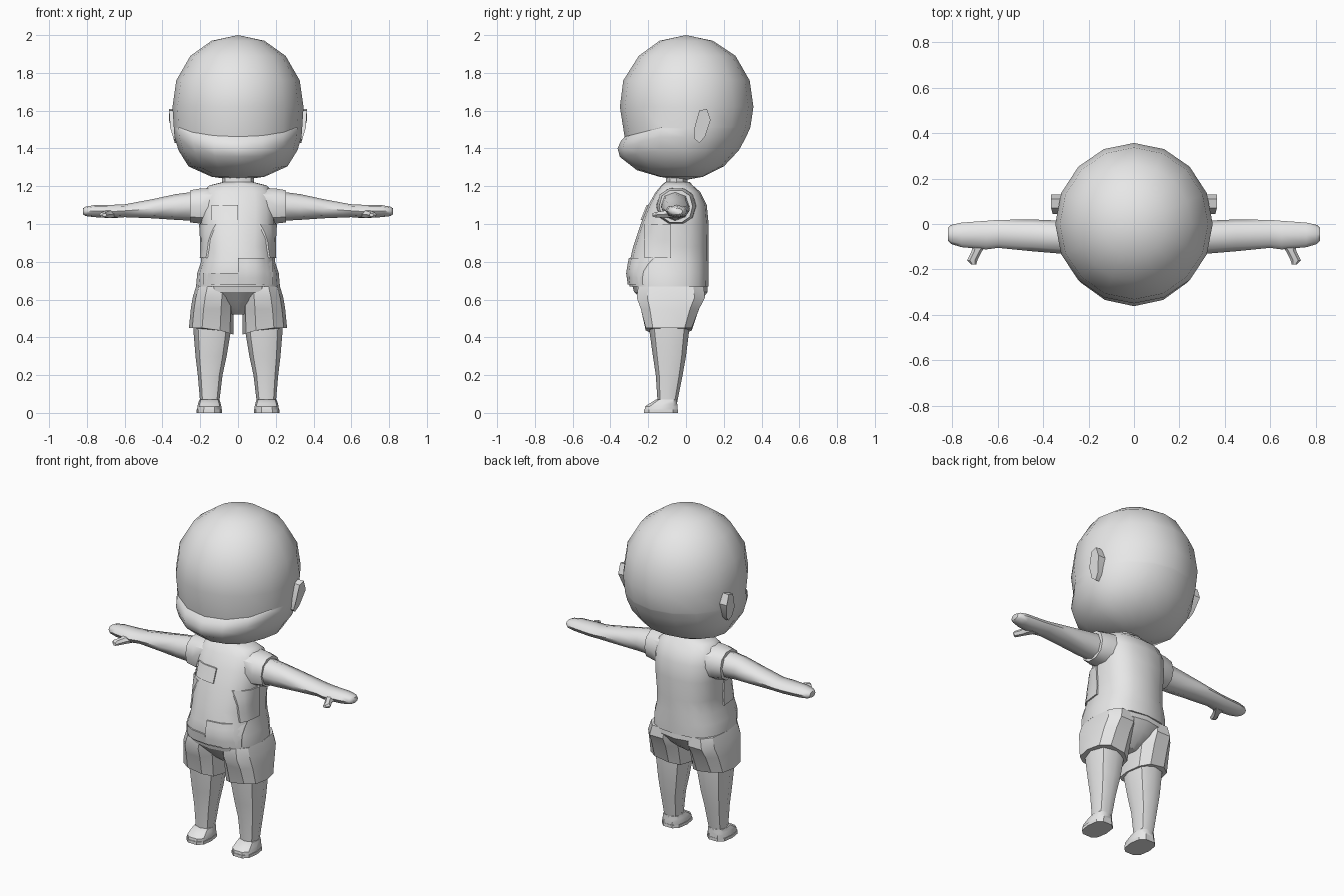
import bpy, bmesh, math
from mathutils import Vector
from mathutils.bvhtree import BVHTree

if "Cube" in bpy.data.objects:
    bpy.data.objects.remove(bpy.data.objects["Cube"])

GREY = bpy.data.materials.new("plain grey")
GREY.diffuse_color = (0.8, 0.8, 0.8, 1)
GREY.use_nodes = True
GREY.node_tree.nodes["Principled BSDF"].inputs["Base Color"].default_value = GREY.diffuse_color


def finish(name, bm, angle=35, mirror=False):
    """Turn a bmesh into a shaded, optionally mirrored object."""
    bmesh.ops.recalc_face_normals(bm, faces=bm.faces)
    me = bpy.data.meshes.new(name)
    bm.to_mesh(me)
    bm.free()
    me.materials.append(GREY)
    ob = bpy.data.objects.new(name, me)
    bpy.context.collection.objects.link(ob)
    bpy.ops.object.select_all(action='DESELECT')
    ob.select_set(True)
    bpy.context.view_layer.objects.active = ob
    bpy.ops.object.shade_smooth_by_angle(angle=math.radians(angle))
    if mirror:
        ob.modifiers.new("mirror", 'MIRROR').use_mirror_merge = False
    return ob


def power(v, p):
    return math.copysign(abs(v) ** (2 / p), v)


def section(axis, t, lo1, hi1, lo2, hi2, n=8, p=2.0, turn=0.0):
    """Rounded cross-section at t along an axis, given its bounds."""
    pts = []
    for i in range(n):
        a = 2 * math.pi * (i + turn) / n
        u = (lo1 + hi1) / 2 + (hi1 - lo1) / 2 * power(math.cos(a), p)
        v = (lo2 + hi2) / 2 + (hi2 - lo2) / 2 * power(math.sin(a), p)
        pts.append({'x': (t, u, v), 'y': (u, t, v), 'z': (u, v, t)}[axis])
    return pts


def loft(name, rings, angle=35, mirror=False, tips=(None, None)):
    """Skin a stack of rings; ends close with a face or a tip point."""
    bm = bmesh.new()
    rows = [[bm.verts.new(p) for p in r] for r in rings]
    n = len(rows[0])
    for a, b in zip(rows, rows[1:]):
        for i in range(n):
            j = (i + 1) % n
            bm.faces.new((a[i], a[j], b[j], b[i]))
    for row, tip in zip((rows[0], rows[-1]), tips):
        if tip:
            v = bm.verts.new(tip)
            for i in range(n):
                bm.faces.new((row[i], row[(i + 1) % n], v))
        else:
            bm.faces.new(row)
    return finish(name, bm, angle, mirror)


# Head: round skull with a raised lower face that ends in a curved ledge
def head_ring(z, rx, front, back, drop=0.0):
    pts = []
    for i in range(16):
        a = 2 * math.pi * i / 16
        s = math.sin(a)
        w = min(1, max(0, (-s - 0.38) / 0.62))
        pts.append((rx * math.cos(a), s * (back if s > 0 else front), z - drop * w))
    return pts


loft("head", [head_ring(*r) for r in (
    (1.97, .14, .14, .142), (1.89, .252, .25, .262), (1.76, .327, .332, .337),
    (1.62, .347, .35, .357), (1.512, .34, .325, .341, .05), (1.505, .34, .346, .338, .068),
    (1.46, .336, .362, .318, .06), (1.39, .315, .35, .28, .035),
    (1.305, .262, .26, .2, .02), (1.25, .14, .14, .09))],
    38, tips=((0, 0, 2.0), (0, -.02, 1.23)))

# Ears: tilted wedges that flare outward
ear = [(.045, 1.45), (.045, 1.51), (.07, 1.6), (.11, 1.61), (.13, 1.55), (.10, 1.46), (.07, 1.43)]
loft("ear", [[(.31, y, z) for y, z in ear],
             [(.335 + .03 * min(1, (z - 1.43) / .1), y, z) for y, z in ear]], 30, True)

# Neck
loft("neck", [section('z', z, -.085, .085, -.11, .01, 10) for z in (1.17, 1.26)])

# Shirt
shirt = loft("shirt", [section('z', z, -x, x, f, b, 16, 2.5) for z, x, f, b in (
    (1.222, .08, -.11, .02), (1.205, .15, -.13, .035), (1.17, .187, -.16, .075),
    (1.1, .2, -.2, .11), (1.0, .2, -.24, .12), (.88, .19, -.28, .12),
    (.8, .196, -.298, .12), (.74, .216, -.308, .12), (.67, .222, -.298, .118))])
loft("sleeve", [section('x', x, *r, 10, 2.3) for x, r in (
    (.12, (-.16, .06, .995, 1.195)), (.2, (-.155, .05, .998, 1.192)),
    (.255, (-.142, .035, 1.005, 1.182)))], 40, True)

# Arms with mitten hands and thumbs
loft("arm", [section('x', x, *r, 8, 2.2) for x, r in (
    (.2, (-.135, .02, 1.015, 1.175)), (.33, (-.13, .015, 1.022, 1.158)),
    (.45, (-.12, .02, 1.03, 1.132)), (.6, (-.105, .018, 1.036, 1.104)),
    (.65, (-.112, .014, 1.032, 1.102)), (.76, (-.102, .006, 1.036, 1.1)),
    (.806, (-.088, -.004, 1.042, 1.092)), (.82, (-.072, -.018, 1.05, 1.084)))], 50, True)
loft("thumb", [section('y', y, *r, 6) for y, r in (
    (-.06, (.62, .71, 1.03, 1.085)), (-.12, (.67, .715, 1.03, 1.072)),
    (-.16, (.69, .735, 1.032, 1.065)), (-.178, (.695, .718, 1.038, 1.058)))], 40, True)


# Patches and pockets: thin plates laid over the shirt
tree = BVHTree.FromPolygons([v.co for v in shirt.data.vertices],
                            [p.vertices[:] for p in shirt.data.polygons])


def plate(name, side, lo, hi, z0, z1, mirror=False, thick=.009, n=4):
    bm = bmesh.new()
    d = Vector((-1, 0, 0)) if side else Vector((0, 1, 0))
    grid = []
    for i in range(n + 1):
        u, row = lo + (hi - lo) * i / n, []
        for j in range(n + 1):
            z = z0 + (z1 - z0) * j / n
            start = Vector((1, u, z)) if side else Vector((u, -1, z))
            hit = tree.ray_cast(start, d)[0]
            row.append([bm.verts.new(hit - d * thick), bm.verts.new(hit + d * .005)])
        grid.append(row)
    for k in (0, 1):
        for i in range(n):
            for j in range(n):
                bm.faces.new([grid[a][b][k] for a, b in
                              ((i, j), (i + 1, j), (i + 1, j + 1), (i, j + 1))])
    rim = ([(i, 0) for i in range(n)] + [(n, j) for j in range(n)]
           + [(i, n) for i in range(n, 0, -1)] + [(0, j) for j in range(n, 0, -1)])
    for (a, b), (c, e) in zip(rim, rim[1:] + rim[:1]):
        bm.faces.new((grid[a][b][0], grid[c][e][0], grid[c][e][1], grid[a][b][1]))
    return finish(name, bm, 35, mirror)


plate("chest_patch", False, -.14, 0, 1.02, 1.1)
plate("large_pocket", False, 0, .185, .68, .82)
plate("small_pocket", False, -.185, 0, .68, .74)
plate("side_panel", True, -.22, -.08, .82, 1.0, True)

# Shorts: pelvis that narrows to the crotch, and two flared leg tubes
loft("shorts_pelvis", [section('z', z, -x, x, f, b, 12, 2.4) for z, x, f, b in (
    (.69, .215, -.288, .112), (.64, .222, -.275, .115), (.59, .17, -.225, .075),
    (.55, .11, -.185, .03), (.52, .05, -.15, -.01))], 30)
hem = section('z', .45, .025, .26, -.218, .035, 10, 2.6)
hem = [(x, y, z - .035 * max(0, (.14 - x) / .115)) for x, y, z in hem]
loft("shorts_leg", [section('z', z, *r, 10, 2.6) for z, r in (
    (.67, (.02, .222, -.26, .1)), (.61, (.02, .24, -.268, .108)),
    (.55, (.022, .25, -.245, .075)))] + [hem], 30, True)

# Legs
loft("leg", [section('z', z, *r, 8, 2.3) for z, r in (
    (.5, (.035, .24, -.2, .02)), (.42, (.04, .235, -.192, .015)),
    (.3, (.06, .225, -.175, .0)), (.2, (.082, .213, -.16, -.018)),
    (.05, (.1, .2, -.15, -.048)))], 50, True)

# Shoes with flat soles
loft("shoe", [section('z', z, *r, 10, 2.8) for z, r in (
    (.015, (.088, .217, -.222, -.042)), (.034, (.088, .215, -.22, -.042)),
    (.05, (.092, .211, -.195, -.044)), (.07, (.098, .204, -.162, -.045)))], 40, True)
loft("sole", [section('z', z, .085, .22, -.225, -.04, 10, 2.8) for z in (0, .018)], 30, True)
